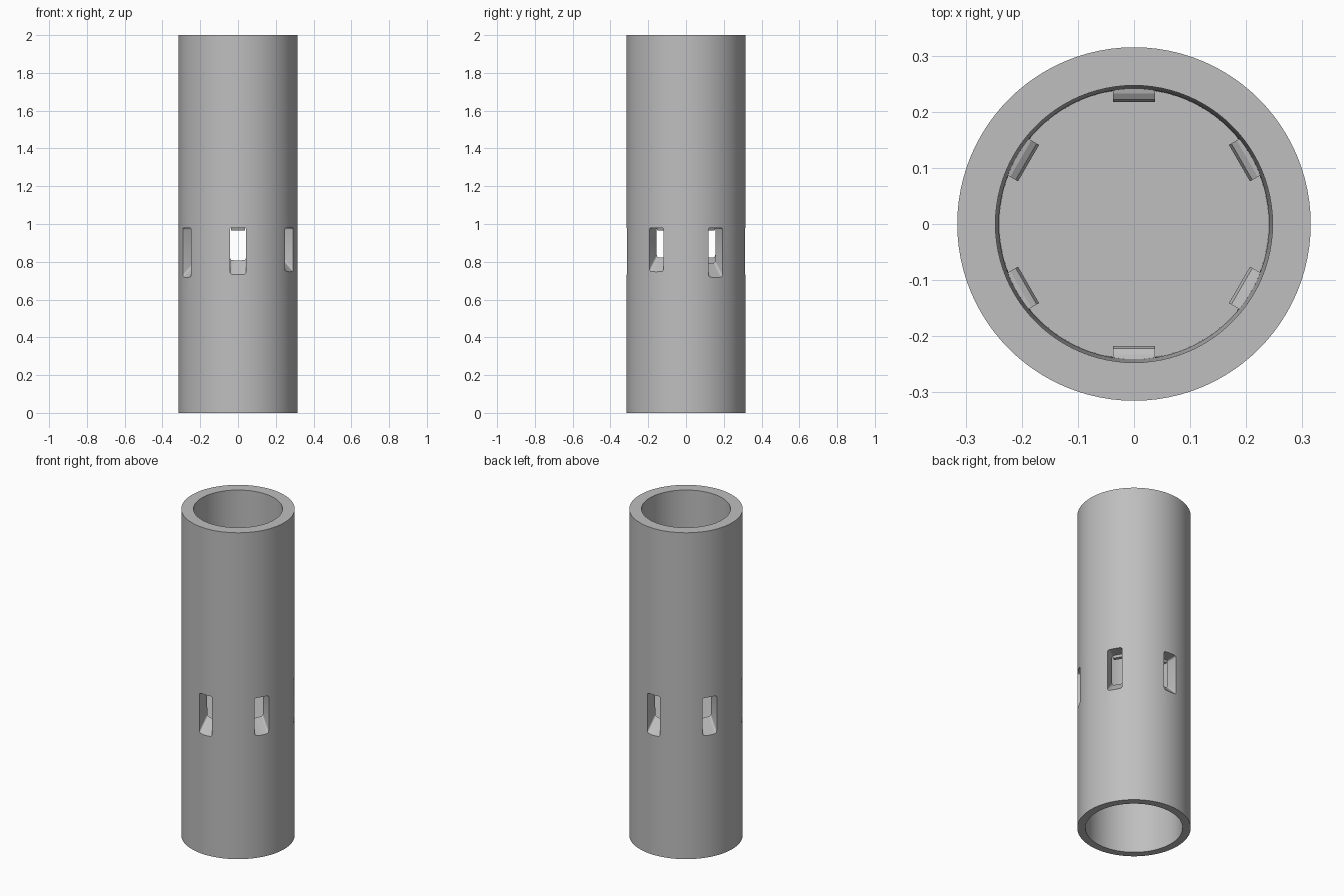
import bpy, bmesh, math
from mathutils import Matrix

cube = bpy.data.objects.get("Cube")
if cube:
    bpy.data.objects.remove(cube)

grey = bpy.data.materials.new("plain grey")
grey.use_nodes = True
colour = (0.52, 0.52, 0.52, 1)
grey.diffuse_color = colour
grey.node_tree.nodes["Principled BSDF"].inputs["Base Color"].default_value = colour

SIDES = 96
OUTER, WALL = 0.315, 0.24
FLOOR, WINDOW_TOP = 0.785, 0.98


def make(name, bm):
    bmesh.ops.recalc_face_normals(bm, faces=bm.faces)
    mesh = bpy.data.meshes.new(name)
    bm.to_mesh(mesh)
    bm.free()
    mesh.materials.append(grey)
    obj = bpy.data.objects.new(name, mesh)
    bpy.context.collection.objects.link(obj)
    return obj


def lathe(name, profile):
    """Revolve an (r, z) outline that starts and ends on the axis."""
    bm = bmesh.new()
    verts = [bm.verts.new((r, 0, z)) for r, z in profile]
    edges = [bm.edges.new(pair) for pair in zip(verts, verts[1:])]
    bmesh.ops.spin(bm, geom=verts + edges, cent=(0, 0, 0), axis=(0, 0, 1),
                   angle=math.tau, steps=SIDES)
    bmesh.ops.remove_doubles(bm, verts=bm.verts, dist=1e-5)
    return make(name, bm)


def prism(bm, outline, half_width):
    """Extrude an (r, z) outline sideways into a block."""
    a, b = ([bm.verts.new((r, side * half_width, z)) for r, z in outline]
            for side in (-1, 1))
    bm.faces.new(a)
    bm.faces.new(b[::-1])
    for i in range(len(outline)):
        j = (i + 1) % len(outline)
        bm.faces.new((a[i], b[i], b[j], a[j]))


def activate(obj):
    bpy.ops.object.select_all(action="DESELECT")
    obj.select_set(True)
    bpy.context.view_layer.objects.active = obj


# Tube with a floor between an upper and a lower bore
tube = lathe("tube", [
    (0, FLOOR), (WALL, FLOOR), (0.241, 1.04), (0.247, 2),
    (OUTER, 2), (OUTER, 1.04), (OUTER, 0.66), (OUTER, 0),
    (0.27, 0), (0.265, 0.68), (0, 0.68)])

# Six windows whose sills slope outwards and step in height
for i in range(6):
    angle = math.radians(30 + 60 * i)
    sill = 0.717 + 0.015 * (i % 3)
    bm = bmesh.new()
    prism(bm, [(0.2, sill + OUTER - 0.2), (0.4, sill + OUTER - 0.4),
               (0.4, WINDOW_TOP), (0.2, WINDOW_TOP)], 0.043)
    radial = [e for e in bm.edges
              if abs(e.verts[0].co.x - e.verts[1].co.x) > 0.1]
    bmesh.ops.bevel(bm, geom=radial, offset=0.01, segments=4, profile=0.5,
                    affect="EDGES")
    bmesh.ops.transform(bm, matrix=Matrix.Rotation(angle, 4, "Z"), verts=bm.verts)
    cutter = make("window_cutter", bm)
    cutter.hide_render = True
    mod = tube.modifiers.new("window", "BOOLEAN")
    mod.operation, mod.solver, mod.object = "DIFFERENCE", "EXACT", cutter
    activate(tube)
    bpy.ops.object.modifier_apply(modifier=mod.name)
    bpy.data.objects.remove(cutter)

activate(tube)
bpy.ops.object.shade_smooth_by_angle(angle=math.radians(30))

# Small catch above each window, inside the upper bore
for i in range(6):
    bm = bmesh.new()
    prism(bm, [(0.217, 0.966), (0.238, 0.966), (0.246, 0.985), (0.246, 1.015),
               (0.233, 1.012), (0.222, 1.005), (0.217, 0.99)], 0.0375)
    turn = Matrix.Rotation(math.radians(30 + 60 * i), 4, "Z")
    bmesh.ops.transform(bm, matrix=turn, verts=bm.verts)
    make("window_catch", bm)
